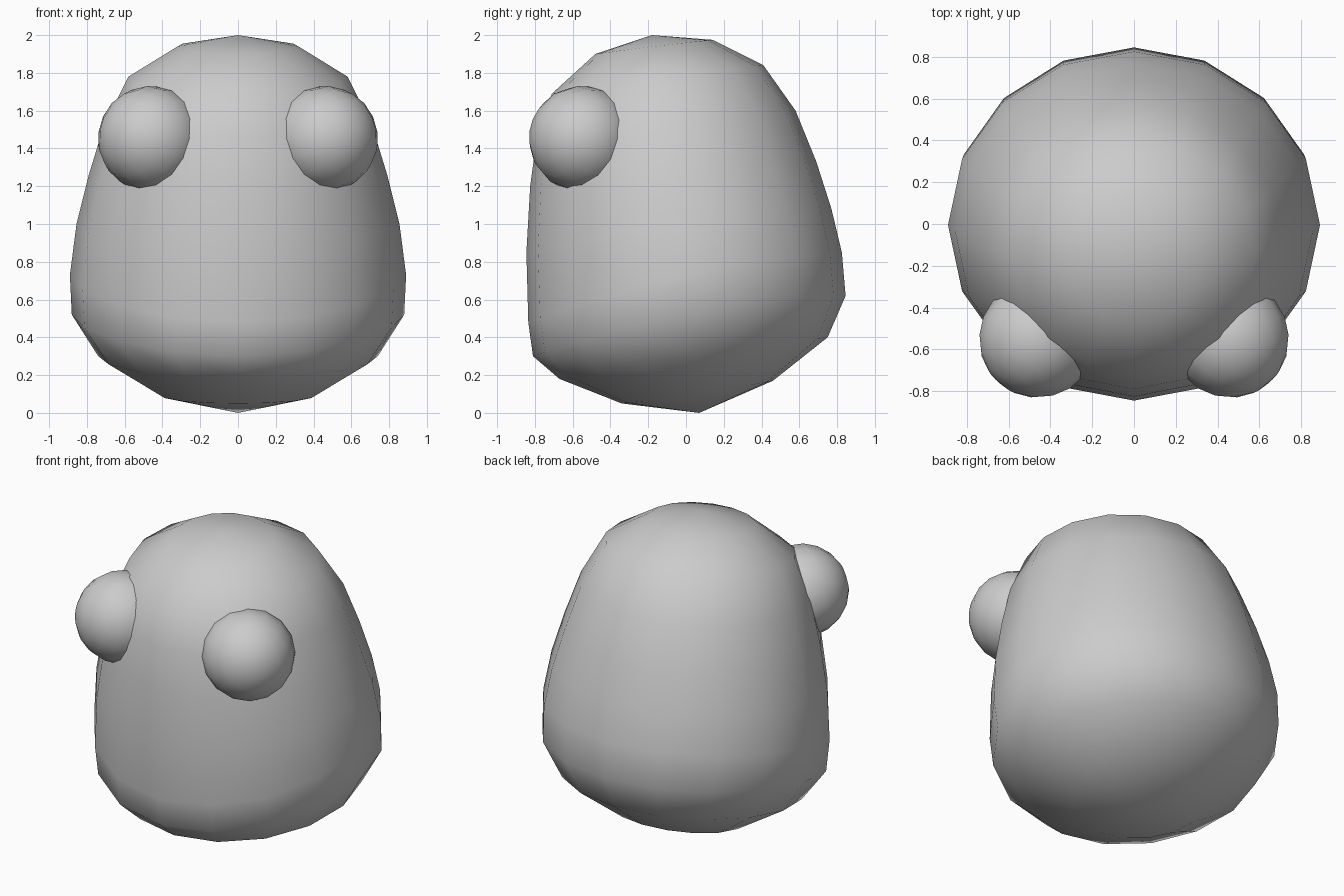
import bpy, bmesh
from math import sin, cos, pi
from mathutils import Vector

if "Cube" in bpy.data.objects:
    bpy.data.objects.remove(bpy.data.objects["Cube"])

SIDES = 16


def add_object(name, bm):
    bmesh.ops.recalc_face_normals(bm, faces=bm.faces[:])
    for f in bm.faces:
        f.smooth = True
    mesh = bpy.data.meshes.new(name)
    bm.to_mesh(mesh)
    bm.free()
    ob = bpy.data.objects.new(name, mesh)
    bpy.context.collection.objects.link(ob)
    return ob


# Body: tilted elliptical rings (back y, back z, front y, front z, half width, side z)
rings = [
    (0.46, 0.17, -0.34, 0.05, 0.42, 0.10),
    (0.75, 0.40, -0.67, 0.18, 0.74, 0.30),
    (0.845, 0.62, -0.81, 0.30, 0.88, 0.52),
    (0.825, 0.85, -0.835, 0.48, 0.89, 0.73),
    (0.77, 1.08, -0.845, 0.85, 0.855, 1.00),
    (0.69, 1.33, -0.825, 1.20, 0.79, 1.26),
    (0.58, 1.60, -0.79, 1.46, 0.71, 1.52),
    (0.41, 1.84, -0.71, 1.69, 0.58, 1.78),
    (0.14, 1.975, -0.48, 1.90, 0.32, 1.94),
]
bm = bmesh.new()
loops = []
for by, bz, fy, fz, w, sz in rings:
    loop = []
    for i in range(SIDES):
        a = 2 * pi * i / SIDES
        mid = (bz + fz) / 2
        z = mid + cos(a) * (bz - fz) / 2 + (sz - mid) * sin(a) ** 2
        loop.append(bm.verts.new((w * sin(a), (by + fy) / 2 + cos(a) * (by - fy) / 2, z)))
    loops.append(loop)
bottom = bm.verts.new((0, 0.07, 0.0))
top = bm.verts.new((0, -0.18, 2.0))
for i in range(SIDES):
    j = (i + 1) % SIDES
    for lo, hi in zip(loops, loops[1:]):
        bm.faces.new((lo[i], lo[j], hi[j], hi[i]))
    bm.faces.new((bottom, loops[0][j], loops[0][i]))
    bm.faces.new((top, loops[-1][i], loops[-1][j]))
add_object("body", bm)

# Eyes: balls half sunk into the body, poles facing outward
for side, name in ((-1, "left_eye"), (1, "right_eye")):
    bm = bmesh.new()
    bmesh.ops.create_uvsphere(bm, u_segments=16, v_segments=10, radius=0.282)
    eye = add_object(name, bm)
    eye.location = (side * 0.46, -0.55, 1.45)
    eye.rotation_euler = Vector((side * 0.64, -0.77, 0.2)).to_track_quat('Z', 'Y').to_euler()
